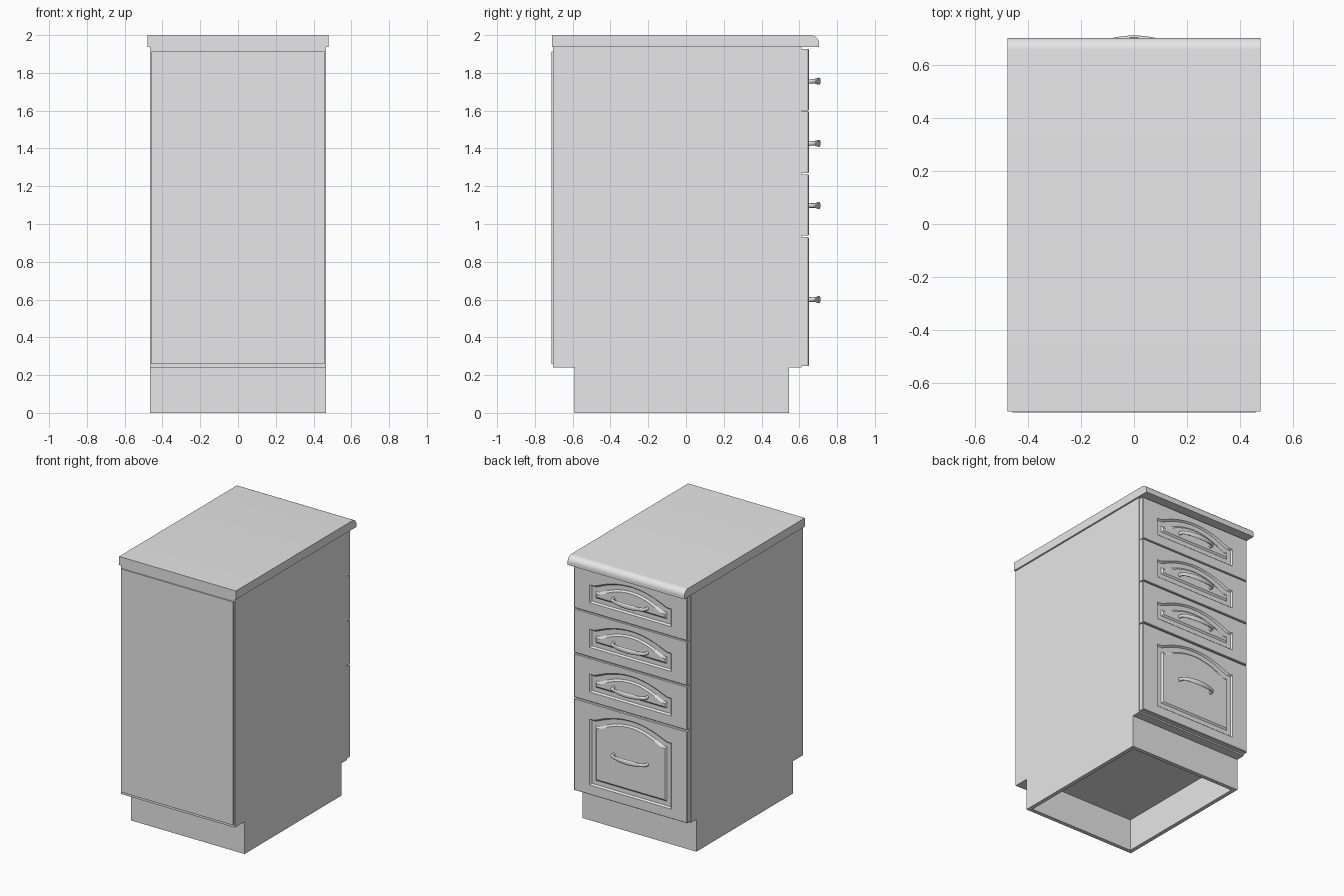
import bpy, bmesh, math

if "Cube" in bpy.data.objects:
    bpy.data.objects.remove(bpy.data.objects["Cube"])

grey = bpy.data.materials.new("light grey")
grey.diffuse_color = (0.8, 0.8, 0.8, 1)
grey.use_nodes = True
grey.node_tree.nodes["Principled BSDF"].inputs["Base Color"].default_value = grey.diffuse_color


def finish(name, bm, smooth=False):
    bmesh.ops.recalc_face_normals(bm, faces=bm.faces)
    me = bpy.data.meshes.new(name)
    bm.to_mesh(me)
    bm.free()
    me.materials.append(grey)
    ob = bpy.data.objects.new(name, me)
    bpy.context.collection.objects.link(ob)
    if smooth:
        bpy.ops.object.select_all(action='DESELECT')
        bpy.context.view_layer.objects.active = ob
        ob.select_set(True)
        bpy.ops.object.shade_smooth_by_angle(angle=math.radians(35))
    return ob


def box(name, x0, x1, y0, y1, z0, z1):
    bm = bmesh.new()
    bmesh.ops.create_cube(bm, size=1)
    for v in bm.verts:
        v.co = (x0 if v.co.x < 0 else x1, y0 if v.co.y < 0 else y1, z0 if v.co.z < 0 else z1)
    return finish(name, bm)


def loft(bm, rings):
    """Skin a list of closed point rings and cap both ends."""
    loops = [[bm.verts.new(p) for p in r] for r in rings]
    n = len(loops[0])
    for a, b in zip(loops, loops[1:]):
        for i in range(n):
            j = (i + 1) % n
            bm.faces.new((a[i], a[j], b[j], b[i]))
    bm.faces.new(loops[0])
    bm.faces.new(loops[-1])


# Carcass, back panel and hollow plinth
W = 0.467
box("carcass", -W, W, -0.704, 0.611, 0.239, 1.936)
box("back_panel", -0.459, 0.459, -0.713, -0.704, 0.258, 1.914)
T = 0.03
box("plinth_back", -W, W, -0.59, -0.59 + T, 0, 0.239)
box("plinth_front", -W, W, 0.545 - T, 0.545, 0, 0.239)
for name, s in (("plinth_left", -1), ("plinth_right", 1)):
    a, b = sorted((s * W, s * (W - T)))
    box(name, a, b, -0.59 + T, 0.545 - T, 0, 0.239)

# Worktop with a rounded drawer-side edge
R = 0.045
profile = [(-0.709, 1.936), (0.704, 1.936)]
profile += [(0.704 - R + R * math.cos(t), 2 - R + R * math.sin(t))
            for t in (math.pi / 2 * i / 8 for i in range(9))]
profile.append((-0.709, 2.0))
bm = bmesh.new()
loft(bm, [[(x, y, z) for y, z in profile] for x in (-0.479, 0.479)])
finish("worktop", bm, True)

# Drawer fronts with an arched groove around a raised field
BACK, FACE, DEEP = 0.612, 0.651, 0.639
N = 20


def arched(hw, bottom, side, rise, y):
    pts = [(-hw, y, bottom), (hw, y, bottom)]
    for i in range(N + 1):
        t = 1 - 2 * i / N
        u = min(1, abs(t) / 0.88)
        pts.append((hw * t, y, side + rise * (1 - u * u)))
    return pts


def drawer_front(name, z0, z1):
    rect = lambda y, e=0: arched(W - 0.002 - e, z0 + e, z1 - e, 0, y)

    def ring(e, y):
        return arched(0.335 - e, z0 + 0.072 + e, z1 - 0.12 - e, 0.075, y)

    bm = bmesh.new()
    loft(bm, [rect(BACK), rect(FACE - 0.004), rect(FACE, 0.004), ring(0, FACE),
              ring(0.01, DEEP), ring(0.042, DEEP), ring(0.054, FACE - 0.002)])
    finish(name, bm)


# Bow handle: oval section swept along an arc with two turned-in feet
def handle(name, z):
    path = [(-0.138, FACE - 0.002, 0.013), (-0.137, 0.664, 0.012), (-0.132, 0.677, 0.012)]
    for i in range(13):
        t = -1 + i / 6
        path.append((0.12 * t, 0.684 + 0.0205 * (1 - t * t), 0.013 + 0.006 * (1 - t * t)))
    path += [(-x, y, w) for x, y, w in reversed(path[:3])]
    rings = []
    for i, (x, y, w) in enumerate(path):
        a, b = path[max(0, i - 1)], path[min(len(path) - 1, i + 1)]
        d = math.hypot(b[0] - a[0], b[1] - a[1])
        nx, ny = -(b[1] - a[1]) / d, (b[0] - a[0]) / d
        thick = 0.008 if 2 < i < len(path) - 3 else 0.011
        rings.append([(x + nx * thick * math.cos(k), y + ny * thick * math.cos(k), z + w * math.sin(k))
                      for k in (math.tau * j / 12 for j in range(12))])
    bm = bmesh.new()
    loft(bm, rings)
    finish(name, bm, True)


drawers = [(1.602, 1.926, 1.756), (1.27, 1.597, 1.427), (0.939, 1.263, 1.098), (0.249, 0.930, 0.6)]
for i, (z0, z1, hz) in enumerate(drawers, 1):
    drawer_front(f"drawer_front_{i}", z0, z1)
    handle(f"drawer_handle_{i}", hz)
